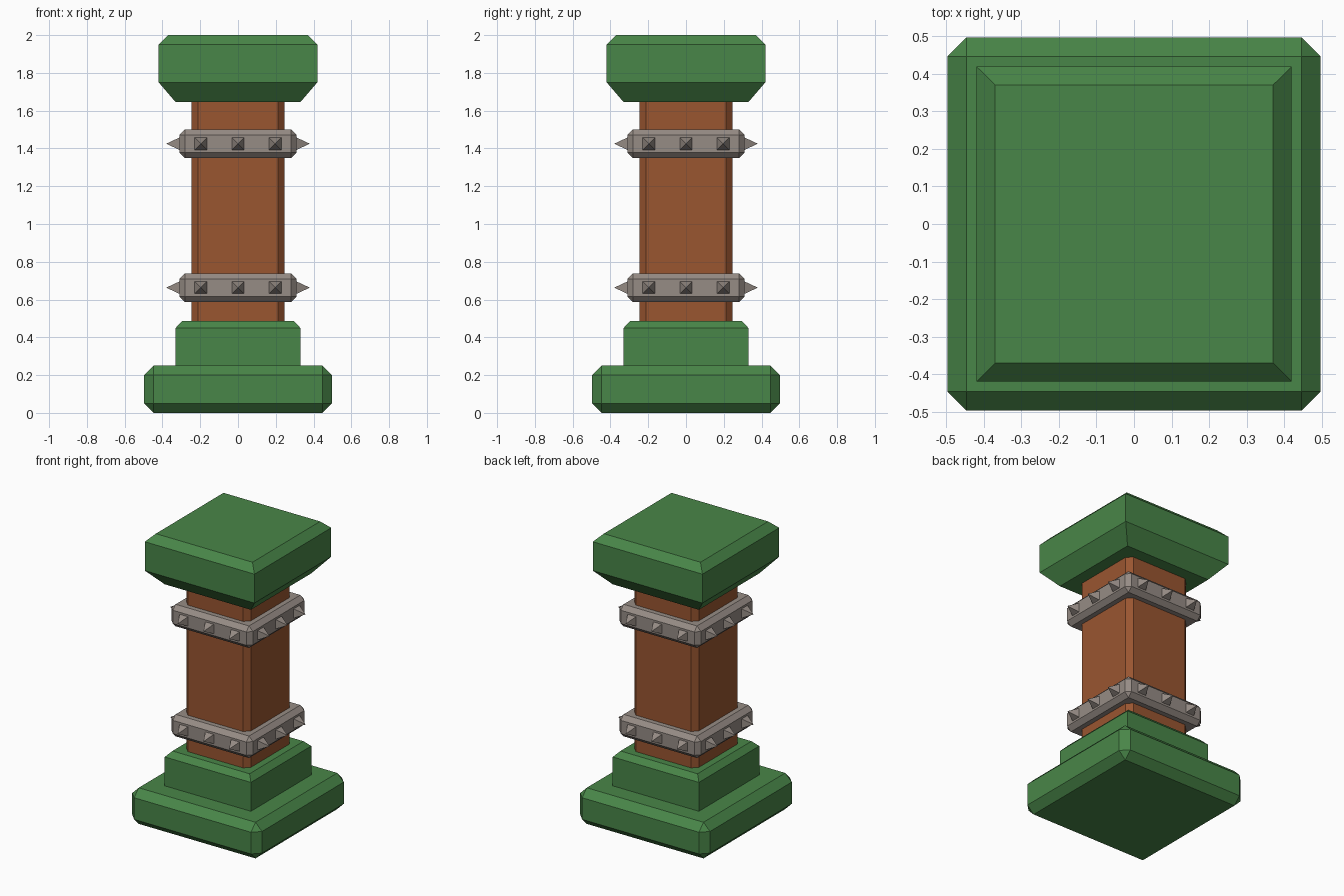
import bpy, bmesh, math
from mathutils import Matrix

if "Cube" in bpy.data.objects:
    bpy.data.objects.remove(bpy.data.objects["Cube"])


def material(name, rgb):
    m = bpy.data.materials.new(name)
    m.diffuse_color = (*rgb, 1.0)
    m.use_nodes = True
    m.node_tree.nodes["Principled BSDF"].inputs["Base Color"].default_value = m.diffuse_color
    return m


GREEN = material("green paint", (0.066, 0.238, 0.065))
BROWN = material("brown wood", (0.32, 0.092, 0.030))
GREY = material("grey metal", (0.305, 0.262, 0.235))


def finish(bm, name, mat):
    bmesh.ops.recalc_face_normals(bm, faces=bm.faces)
    me = bpy.data.meshes.new(name)
    bm.to_mesh(me)
    bm.free()
    me.materials.append(mat)
    ob = bpy.data.objects.new(name, me)
    bpy.context.collection.objects.link(ob)
    return ob


def square_loft(name, mat, rings):
    """Square sections (half width, height) joined from bottom to top."""
    bm = bmesh.new()
    loops = [[bm.verts.new((sx * h, sy * h, z))
              for sx, sy in ((-1, -1), (1, -1), (1, 1), (-1, 1))] for h, z in rings]
    for lo, hi in zip(loops, loops[1:]):
        for i in range(4):
            j = (i + 1) % 4
            bm.faces.new((lo[i], lo[j], hi[j], hi[i]))
    bm.faces.new(loops[0][::-1])
    bm.faces.new(loops[-1])
    return finish(bm, name, mat)


def bevel_box(name, mat, half, z0, z1, bevel, vertical_only=False):
    """Square block with chamfered edges."""
    bm = bmesh.new()
    bmesh.ops.create_cube(bm, size=1, matrix=Matrix.Translation((0, 0, (z0 + z1) / 2))
                          @ Matrix.Diagonal((2 * half, 2 * half, z1 - z0, 1)))
    edges = [e for e in bm.edges if not vertical_only
             or abs(e.verts[0].co.z - e.verts[1].co.z) > 0.01]
    bmesh.ops.bevel(bm, geom=edges, offset=bevel, offset_type='OFFSET',
                    segments=1, profile=0.5, affect='EDGES')
    return finish(bm, name, mat)


def spikes(name, z):
    """Three square spikes on each of the four sides of a band."""
    bm = bmesh.new()
    r, root, tip = 0.035, 0.305, 0.38
    for side in range(4):
        rot = Matrix.Rotation(side * math.pi / 2, 4, 'Z')
        for x in (-0.197, 0, 0.197):
            base = [bm.verts.new((x + sx * r, -root, z + sz * r))
                    for sx, sz in ((-1, -1), (1, -1), (1, 1), (-1, 1))]
            point = bm.verts.new((x, -tip, z))
            bm.faces.new(base)
            for i in range(4):
                bm.faces.new((base[i], base[(i + 1) % 4], point))
            bmesh.ops.transform(bm, matrix=rot, verts=base + [point])
    return finish(bm, name, GREY)


# stepped base
bevel_box("base_plinth", GREEN, 0.497, 0.0, 0.25, 0.05)
square_loft("base_step", GREEN, [(0.33, 0.24), (0.33, 0.45), (0.295, 0.487)])

# shaft
bevel_box("shaft", BROWN, 0.247, 0.47, 1.66, 0.036, vertical_only=True)

# spiked metal bands
for label, z in (("lower", 0.663), ("upper", 1.425)):
    bevel_box(label + "_band", GREY, 0.311, z - 0.076, z + 0.076, 0.03)
    spikes(label + "_band_spikes", z)

# capital
square_loft("capital", GREEN, [(0.33, 1.645), (0.42, 1.75), (0.42, 1.95), (0.37, 2.0)])
